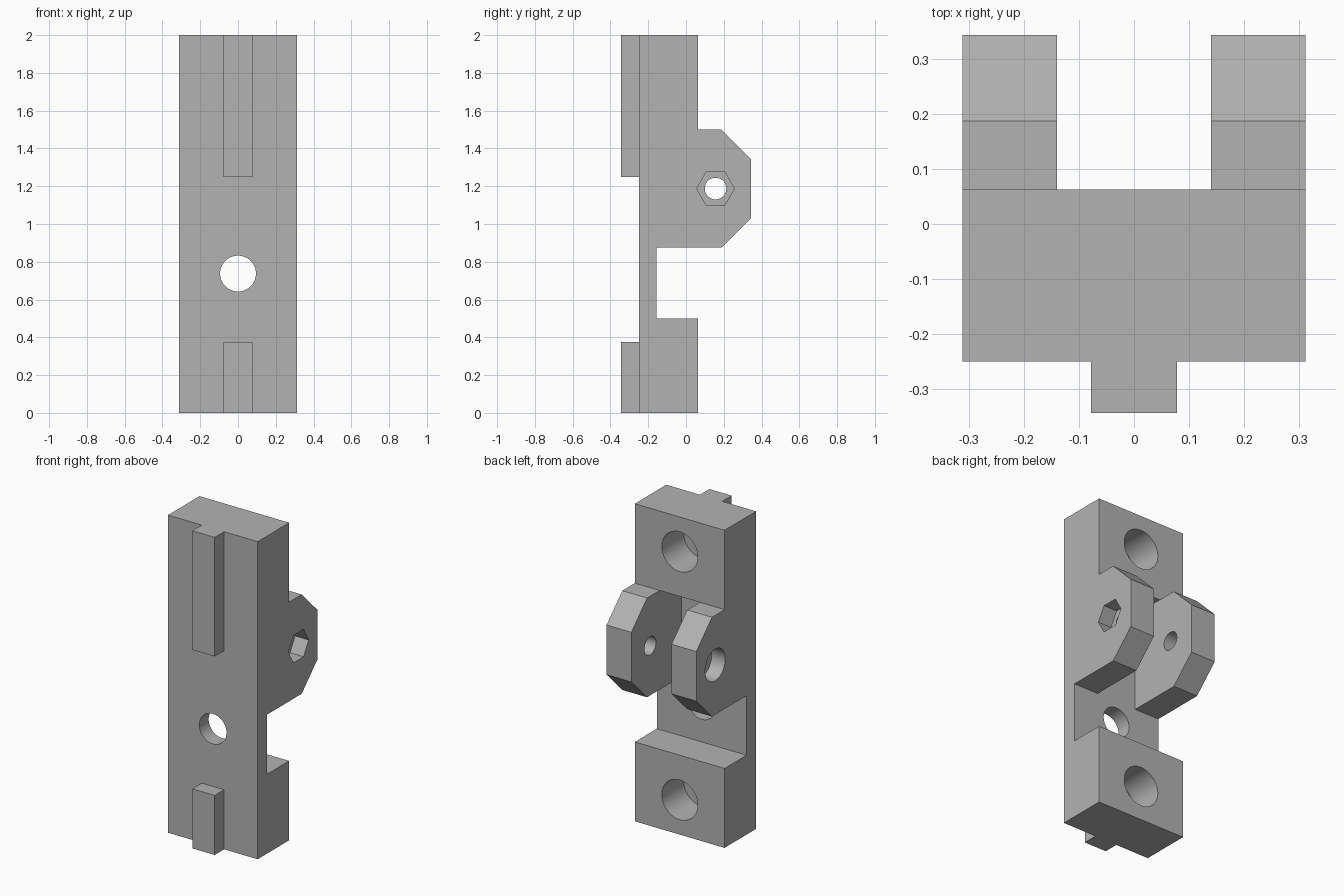
import bpy, bmesh
from math import pi
from mathutils import Matrix, Vector

if "Cube" in bpy.data.objects:
    bpy.data.objects.remove(bpy.data.objects["Cube"], do_unlink=True)

grey = bpy.data.materials.new("Plain grey")
grey.use_nodes = True
colour = (0.45, 0.45, 0.45, 1)
grey.diffuse_color = colour
grey.node_tree.nodes["Principled BSDF"].inputs["Base Color"].default_value = colour

HALF = 0.3125     # half width of the body
BACK = 0.0625     # rear face of the blocks
FLOOR = -0.15625  # floor of the recess, the slot and the blind holes
FRONT = -0.25


def finish(name, bm):
    bmesh.ops.recalc_face_normals(bm, faces=bm.faces)
    mesh = bpy.data.meshes.new(name)
    bm.to_mesh(mesh)
    bm.free()
    mesh.materials.append(grey)
    obj = bpy.data.objects.new(name, mesh)
    bpy.context.collection.objects.link(obj)
    return obj


def prism(name, profile, x0, x1):
    """Extrude a (y, z) profile along x."""
    bm = bmesh.new()
    face = bm.faces.new([bm.verts.new((x0, y, z)) for y, z in profile])
    ext = bmesh.ops.extrude_face_region(bm, geom=[face])["geom"]
    moved = [v for v in ext if isinstance(v, bmesh.types.BMVert)]
    bmesh.ops.translate(bm, verts=moved, vec=(x1 - x0, 0, 0))
    return finish(name, bm)


def box(name, x0, x1, y0, y1, z0, z1):
    return prism(name, [(y0, z0), (y1, z0), (y1, z1), (y0, z1)], x0, x1)


def rod(name, start, end, radius, sides=64):
    """Round or hexagonal bar between two points along x or y."""
    a, b = Vector(start), Vector(end)
    turn = Matrix.Rotation(pi / 2, 4, "Y" if a.x != b.x else "X")
    # a hexagon keeps its corners level, pointing along y
    spin = Matrix.Rotation(pi / 2 if sides == 6 else 0, 4, "Z")
    bm = bmesh.new()
    bmesh.ops.create_cone(bm, cap_ends=True, segments=sides, radius1=radius,
                          radius2=radius, depth=(b - a).length)
    if sides == 6:
        far = max(bm.verts, key=lambda v: v.co.y)
        if far.co.y > radius * 0.95:
            spin = Matrix.Identity(4)
    bm.transform(Matrix.Translation((a + b) / 2) @ turn @ spin)
    return finish(name, bm)


# Body with the full-width hinge lug and the lower recess
body = prism("bracket_body", [
    (FRONT, 0), (BACK, 0), (BACK, 0.5), (FLOOR, 0.5), (FLOOR, 0.875),
    (0.1875, 0.875), (0.34375, 1.03125), (0.34375, 1.34375), (0.1875, 1.5),
    (BACK, 1.5), (BACK, 2), (FRONT, 2)], -HALF, HALF)

# Cutters: slot between the two ears, screw holes, pivot hole and its pockets
PIVOT = (0.15625, 1.1875)
POCKET = 0.094
cutters = [
    box("slot_cutter", -0.14, 0.14, FLOOR, 0.5, 0.7, 1.5),
    rod("through_hole_cutter", (0, -0.5, 0.7375), (0, 0, 0.7375), 0.095),
    rod("pivot_cutter", (-0.5, *PIVOT), (0.5, *PIVOT), 0.057),
    rod("nut_pocket_cutter", (HALF - POCKET, *PIVOT), (0.5, *PIVOT), 0.1, 6),
    rod("head_pocket_cutter", (-0.5, *PIVOT), (POCKET - HALF, *PIVOT), 0.1),
]
for label, z in (("lower", 0.21875), ("upper", 1.78125)):
    cutters.append(rod(label + "_blind_hole_cutter", (0, FLOOR, z), (0, 0.3, z), 0.125))

for cutter in cutters:
    cutter.hide_render = True
    cutter.hide_viewport = True
    mod = body.modifiers.new(cutter.name, "BOOLEAN")
    mod.operation = "DIFFERENCE"
    mod.solver = "EXACT"
    mod.object = cutter

# Apply the cuts, then discard the cutters
bpy.context.view_layer.update()
cut = bpy.data.meshes.new_from_object(
    body.evaluated_get(bpy.context.evaluated_depsgraph_get()))
body.modifiers.clear()
body.data = cut
for cutter in cutters:
    bpy.data.objects.remove(cutter, do_unlink=True)

# Smooth the hole walls and keep every real edge sharp
bpy.ops.object.select_all(action="DESELECT")
body.select_set(True)
bpy.context.view_layer.objects.active = body
bpy.ops.object.shade_smooth_by_angle(angle=pi / 6)

# Locating keys on the front face
for name, z0, z1 in (("lower_key", 0, 0.375), ("upper_key", 1.25, 2)):
    box(name, -0.078, 0.078, -0.34375, FRONT, z0, z1)
